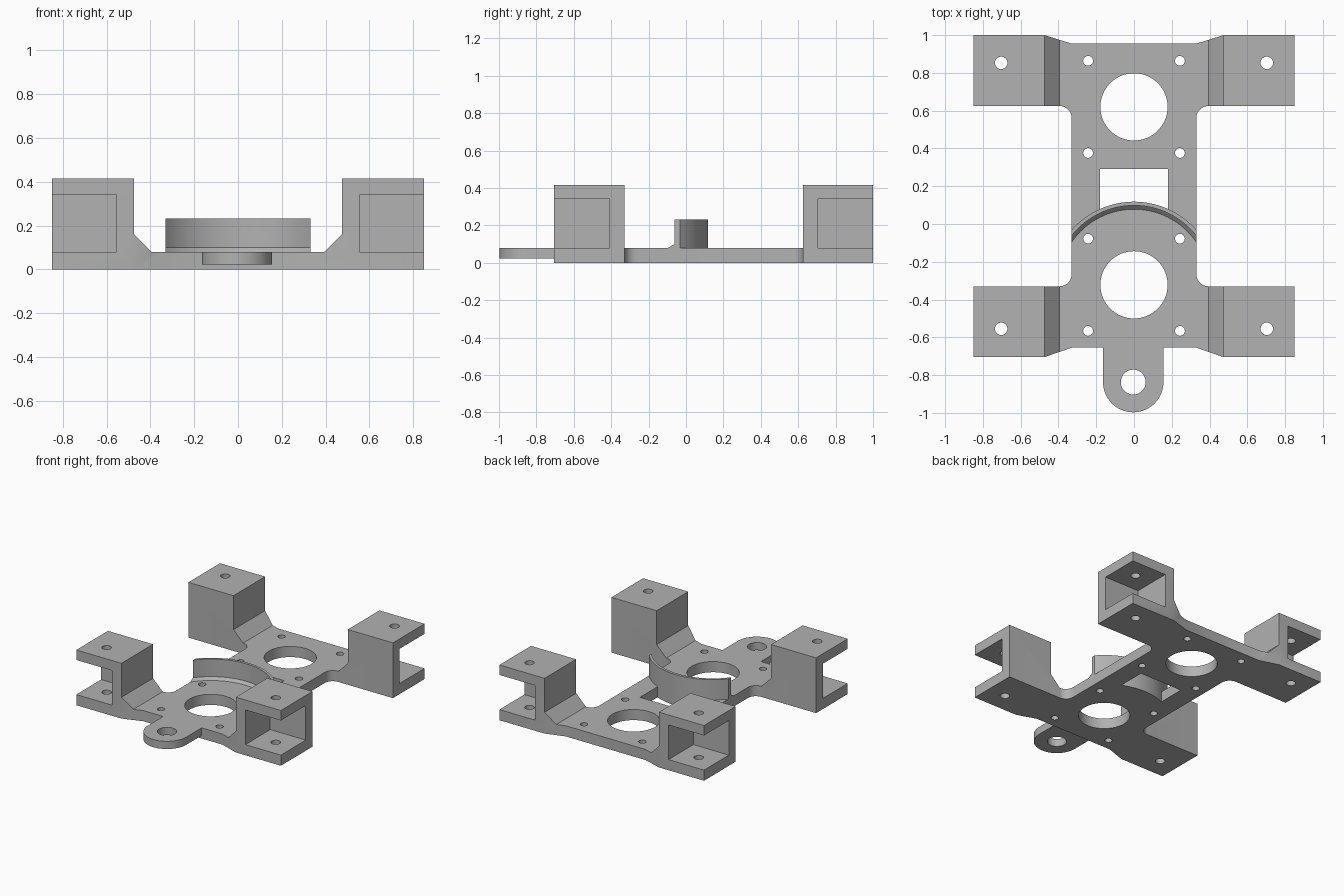
import bpy, bmesh
from math import sin, cos, pi, sqrt, radians
from mathutils import Vector

cube = bpy.data.objects.get("Cube")
if cube:
    bpy.data.objects.remove(cube, do_unlink=True)

grey = bpy.data.materials.new("plain grey")
grey.use_nodes = True
colour = (0.445, 0.445, 0.445, 1)
grey.diffuse_color = colour
grey.node_tree.nodes["Principled BSDF"].inputs["Base Color"].default_value = colour

THICK = 0.08                  # base plate
TOP = 0.415                   # top of corner brackets
HOLE_Y = (-0.322, 0.62)       # centres of the two big openings
ARC_R = 0.44                  # outer radius of the curved wall


def prism(name, points, depth):
    """Closed solid from a loop of 3D points pushed along depth."""
    bm = bmesh.new()
    face = bm.faces.new([bm.verts.new(p) for p in points])
    moved = bmesh.ops.extrude_face_region(bm, geom=[face])["geom"]
    verts = [v for v in moved if isinstance(v, bmesh.types.BMVert)]
    bmesh.ops.translate(bm, verts=verts, vec=Vector(depth))
    bmesh.ops.recalc_face_normals(bm, faces=bm.faces)
    return make(name, bm)


def make(name, bm):
    mesh = bpy.data.meshes.new(name)
    bm.to_mesh(mesh)
    bm.free()
    mesh.materials.append(grey)
    obj = bpy.data.objects.new(name, mesh)
    bpy.context.collection.objects.link(obj)
    return obj


def flat(points, z):
    return [(x, y, z) for x, y in points]


def arc(cx, cy, r, a0, a1, n):
    steps = [radians(a0 + (a1 - a0) * i / n) for i in range(n + 1)]
    return [(cx + r * cos(a), cy + r * sin(a)) for a in steps]


def cut(obj, cutter):
    mod = obj.modifiers.new("cut", "BOOLEAN")
    mod.operation = "DIFFERENCE"
    mod.solver = "EXACT"
    mod.object = cutter
    bpy.context.view_layer.objects.active = obj
    bpy.ops.object.modifier_apply(modifier=mod.name)
    bpy.data.objects.remove(cutter, do_unlink=True)


def drill(obj, x, y, r, n=32):
    circle = arc(x, y, r, 0, 360, n)[:-1]
    cut(obj, prism("drill", flat(circle, -0.1), (0, 0, 0.7)))


def box_cutter(x0, x1, y0, y1, z0, z1):
    corners = [(x0, y0), (x1, y0), (x1, y1), (x0, y1)]
    return prism("pocket", flat(corners, z0), (0, 0, z1 - z0))


def finish(obj):
    bpy.ops.object.select_all(action="DESELECT")
    obj.select_set(True)
    bpy.context.view_layer.objects.active = obj
    bpy.ops.object.shade_smooth_by_angle(angle=radians(30))


# Frame outline, right half from front to back, then mirrored
half = [(0.33, -0.655), (0.475, -0.705), (0.85, -0.705), (0.85, -0.33)]
half += arc(0.395, -0.265, 0.065, 270, 180, 8)
half += arc(0.395, 0.56, 0.065, 180, 90, 8)
half += [(0.85, 0.625), (0.85, 1.0), (0.475, 1.0), (0.33, 0.955)]
outline = half + [(-x, y) for x, y in reversed(half)]
frame = prism("frame", flat(outline, 0), (0, 0, TOP))

# Trough that leaves the thin plate, sloped ramps and tall corners
side = [(0.395, THICK), (0.475, 0.16), (0.475, 0.6)]
trough = side + [(-x, z) for x, z in reversed(side)]
cut(frame, prism("trough", [(x, -1.2, z) for x, z in trough], (0, 2.4, 0)))

# Corner bracket pockets, open outward and at the end, with screw holes
for s in (-1, 1):
    x0, x1 = sorted((s * 0.555, s * 1.0))
    for y0, y1, hole in ((-0.9, -0.41, -0.555), (0.705, 1.2, 0.853)):
        cut(frame, box_cutter(x0, x1, y0, y1, THICK, 0.34))
        drill(frame, s * 0.703, hole, 0.033)

# Big openings, each with four small holes around it
for cy in HOLE_Y:
    drill(frame, 0, cy, 0.178, 64)
    for s in (-1, 1):
        for t in (-1, 1):
            drill(frame, s * 0.243, cy + t * 0.244, 0.026, 24)

# Slot between the openings, its front edge following the curved wall
xs = [-0.33 + 0.66 * i / 44 for i in range(45)]
front = [(x, HOLE_Y[0] + sqrt(ARC_R ** 2 - x * x)) for x in xs if abs(x) < 0.19]
slot = front + [(front[-1][0], 0.29), (front[0][0], 0.29)]
cut(frame, prism("slot", flat(slot, -0.1), (0, 0, 0.3)))
finish(frame)

# Curved wall with a chamfered foot, trimmed flush with the plate sides
section = [(ARC_R, THICK), (ARC_R, 0.232), (0.42, 0.232), (0.42, 0.1), (0.4, THICK)]
bm = bmesh.new()
rings = [[bm.verts.new((x, HOLE_Y[0] + sqrt(r * r - x * x), z)) for r, z in section]
         for x in xs]
for a, b in zip(rings, rings[1:]):
    for i in range(len(section)):
        j = (i + 1) % len(section)
        bm.faces.new((a[i], a[j], b[j], b[i]))
bm.faces.new(rings[0])
bm.faces.new(rings[-1])
bmesh.ops.recalc_face_normals(bm, faces=bm.faces)
finish(make("curved_wall", bm))

# Rounded front tab with its hole
tab = [(0.155, -0.655)] + arc(-0.004, -0.837, 0.16, 0, -180, 32) + [(-0.164, -0.655)]
tab[0] = (tab[1][0], -0.655)
front_tab = prism("front_tab", flat(tab, 0.022), (0, 0, THICK - 0.022))
drill(front_tab, -0.004, -0.837, 0.066, 40)
finish(front_tab)
